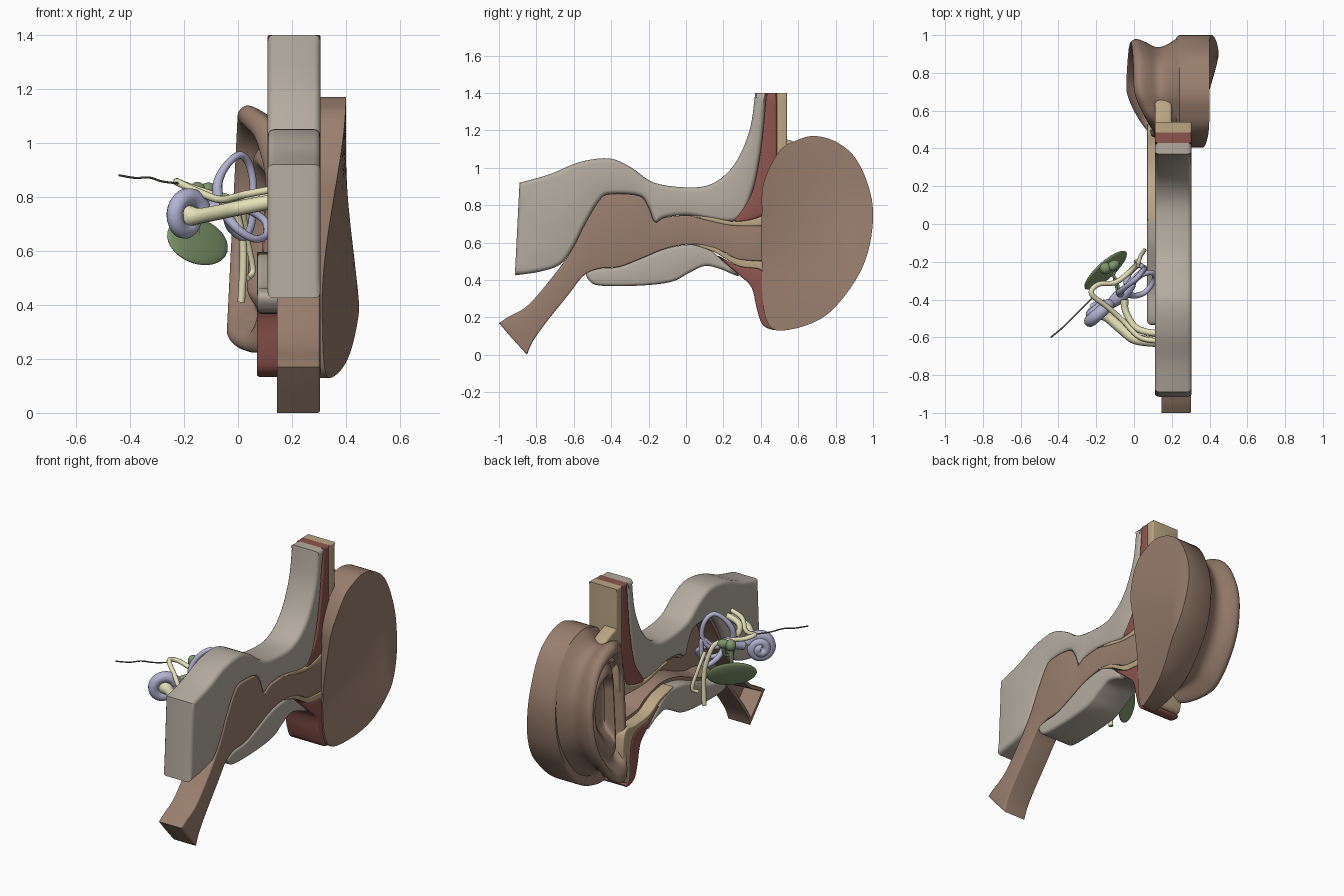
import bpy, bmesh, math
from mathutils import Vector, Matrix


def mat(name, c):
    m = bpy.data.materials.new(name)
    m.diffuse_color = (*c, 1)
    return m


BONE = mat("bone", (.46, .41, .35))
RED = mat("muscle", (.27, .09, .075))
FAT = mat("fat", (.50, .38, .23))
SKIN = mat("skin", (.32, .21, .155))
LAV = mat("labyrinth", (.46, .45, .65))
NERVE = mat("nerve", (.78, .75, .48))
GREEN = mat("drum", (.21, .31, .15))
DARK = mat("vessel", (.12, .12, .10))


def spline(pts, n=5, closed=False):
    """Catmull-Rom through the points; a doubled point makes a corner."""
    k, out = len(pts), []
    at = lambda i: Vector(pts[i % k] if closed else pts[max(0, min(k - 1, i))])
    for i in range(k if closed else k - 1):
        a, b, c, d = at(i - 1), at(i), at(i + 1), at(i + 2)
        if (b - c).length < 1e-6:
            continue
        for j in range(n):
            t = j / n
            out.append(.5 * (2 * b + (c - a) * t + (2 * a - 5 * b + 4 * c - d) * t * t
                             + (3 * b - a - 3 * c + d) * t ** 3))
    if not closed:
        out.append(at(k - 1))
    return out


def finish(name, bm, m, angle=38):
    bmesh.ops.recalc_face_normals(bm, faces=bm.faces)
    me = bpy.data.meshes.new(name)
    bm.to_mesh(me)
    bm.free()
    ob = bpy.data.objects.new(name, me)
    bpy.context.collection.objects.link(ob)
    me.materials.append(m)
    bpy.ops.object.select_all(action='DESELECT')
    ob.select_set(True)
    bpy.context.view_layer.objects.active = ob
    bpy.ops.object.shade_smooth_by_angle(angle=math.radians(angle))
    return ob


def slab(name, pts, x0, x1, m, bevel=.02, hollow=None):
    """Extrude a (y, z) outline along x, round its rims, optionally hollow the -x side."""
    bm = bmesh.new()
    o = spline(pts, 5, True)
    a = [bm.verts.new((x0 if hollow else x0 + bevel, p.x, p.y)) for p in o]
    b = [bm.verts.new((x1 - bevel, p.x, p.y)) for p in o]
    k = len(o)
    caps = [bm.faces.new(a), bm.faces.new(b[::-1])]
    for i in range(k):
        bm.faces.new((a[i], b[i], b[(i + 1) % k], a[(i + 1) % k]))
    bmesh.ops.recalc_face_normals(bm, faces=bm.faces)
    # caps are triangulated first, so that each inset step keeps its shape
    arc = [(.134 * bevel, .5 * bevel), (.366 * bevel, .366 * bevel), (.5 * bevel, .134 * bevel)]
    for cap, side in zip(caps, (-1, 1)):
        steps = arc
        if hollow and side < 0:
            steps = [(hollow[0], 0), (.008, -hollow[1])]
        tris = bmesh.ops.triangulate(bm, faces=[cap])['faces']
        for thick, depth in steps:
            bmesh.ops.inset_region(bm, faces=tris, thickness=thick, use_even_offset=False)
            for v in {v for f in tris for v in f.verts}:
                v.co.x += side * depth
    return finish(name, bm, m)


def loft(name, rings, m):
    bm = bmesh.new()
    vs = [[bm.verts.new(p) for p in r] for r in rings]
    k = len(vs[0])
    for a, b in zip(vs, vs[1:]):
        for i in range(k):
            bm.faces.new((a[i], a[(i + 1) % k], b[(i + 1) % k], b[i]))
    bm.faces.new(vs[0])
    bm.faces.new(vs[-1])
    return finish(name, bm, m, 50)


def tube(name, pts, m, r=.015, n=6):
    """Round tube through (x, y, z) or (x, y, z, radius) points."""
    pts = spline([p if len(p) == 4 else (*p, r) for p in pts], n)
    cu = bpy.data.curves.new(name, 'CURVE')
    cu.dimensions = '3D'
    cu.bevel_depth, cu.bevel_resolution, cu.use_fill_caps = 1, 3, True
    s = cu.splines.new('POLY')
    s.points.add(len(pts) - 1)
    for q, p in zip(s.points, pts):
        q.co = (p[0], p[1], p[2], 1)
        q.radius = p[3]
    s.use_smooth = True
    cu.materials.append(m)
    ob = bpy.data.objects.new(name, cu)
    bpy.context.collection.objects.link(ob)
    bpy.ops.object.select_all(action='DESELECT')
    ob.select_set(True)
    bpy.context.view_layer.objects.active = ob
    bpy.ops.object.convert(target='MESH')


def blob(name, loc, axes, m):
    """Ellipsoid with the three given half-axis vectors."""
    bm = bmesh.new()
    bmesh.ops.create_uvsphere(bm, u_segments=28, v_segments=16, radius=1)
    M = Matrix([Vector(a) for a in axes]).transposed().to_4x4()
    bm.transform(Matrix.Translation(loc) @ M)
    finish(name, bm, m, 80)


# Temporal bone, upper and lower blocks
slab("upper_bone", [(.43, 1.4), (.43, 1.4), (.37, 1.4), (.37, 1.4), (.34, 1.2), (.26, 1.02), (.15, .92),
     (.02, .895), (-.17, .92), (-.29, 1.0), (-.41, 1.05), (-.57, 1.03), (-.73, .965), (-.89, .92),
     (-.89, .92), (-.915, .425), (-.915, .425), (-.78, .445), (-.67, .485), (-.60, .58), (-.54, .70), (-.46, .83),
     (-.40, .86), (-.25, .85), (-.20, .79), (-.165, .71), (-.11, .735), (.02, .745), (.26, .715),
     (.35, .86), (.40, 1.1)], .11, .305, BONE, .024)
slab("lower_bone", [(-.53, .44), (-.52, .40), (-.46, .37), (-.25, .37), (-.08, .39), (.02, .44), (.10, .475),
     (.18, .46), (.285, .42), (.2, .50), (.13, .56), (.05, .59), (-.1, .57), (-.25, .51), (-.36, .47),
     (-.47, .46)], .07, .305, BONE, .018)

# Muscle and fat layers
slab("upper_muscle", [(.26, .715), (.35, .86), (.40, 1.1), (.43, 1.4), (.43, 1.4), (.485, 1.4), (.485, 1.4),
     (.485, 1.0), (.46, .82), (.40, .74)], .11, .305, RED, .012)
slab("upper_fat", [(.02, .745), (.14, .735), (.26, .713), (.40, .74), (.46, .82), (.485, 1.0), (.485, 1.4),
     (.485, 1.4), (.54, 1.4), (.54, 1.4), (.54, 1.1), (.53, .85), (.50, .71), (.41, .69), (.25, .69),
     (.12, .715)], .11, .305, FAT, .008)
slab("fat_fold", [(.5, 1.14), (.6, 1.13), (.66, 1.08), (.64, .98), (.5, .95)], .11, .2, FAT, .015)
slab("lower_fat", [(.02, .595), (.15, .575), (.27, .515), (.41, .50), (.50, .50), (.53, .40), (.52, .2), (.48, .16),
     (.46, .2), (.45, .38), (.40, .455), (.28, .475), (.15, .55)], .07, .305, FAT, .006)
slab("lower_muscle", [(.17, .53), (.28, .475), (.40, .455), (.45, .38), (.46, .2), (.50, .15), (.47, .133),
     (.41, .16), (.38, .24), (.35, .36), (.28, .43)], .07, .305, RED, .01)

# Ear canal, middle ear cavity and auditory tube as one open trough
slab("ear_canal", [(-.85, .0), (-.85, .0), (-.94, .10), (-1.0, .17), (-1.0, .17), (-.955, .20), (-.84, .27),
     (-.68, .46), (-.60, .58), (-.54, .70), (-.46, .83), (-.40, .86), (-.25, .85), (-.20, .79), (-.165, .71),
     (-.11, .735), (.02, .745), (.12, .725), (.25, .695), (.43, .69), (.43, .69), (.43, .50), (.43, .50),
     (.28, .51), (.2, .55), (.05, .59), (-.1, .57), (-.25, .51), (-.36, .47), (-.47, .46), (-.55, .42),
     (-.63, .32), (-.75, .17), (-.82, .07)], .145, .303, SKIN, bevel=.008, hollow=(.02, .12))

# Auricle: slanted cut block, then the flared rim and the hollow facing away from the cut
egg = spline([(.405, .5), (.405, .75), (.415, .92), (.5, 1.09), (.6, 1.15), (.69, 1.17), (.8, 1.14), (.9, 1.06),
              (.97, .92), (1.0, .77), (.985, .6), (.94, .46), (.86, .33), (.76, .22), (.65, .16), (.52, .13),
              (.455, .145), (.42, .22), (.407, .35)], 5, True)


def clamp(t):
    return max(0, min(1, t))


def smooth(t):
    return clamp(t) ** 2 * (3 - 2 * clamp(t))


def cut_x(y, z):
    near = .31 + .09 * smooth((z - .4) / .8)
    far = .455 - .055 * smooth((z - .25) / .7)
    return near + (far - near) * clamp((y - .4) / .5)


def scaled(s, cy=.72, cz=.69):
    return [(cy + (p.x - .70) * s, cz + (p.y - .66) * s) for p in egg]


block = [[(.225, y, z) for y, z in scaled(.96, .7, .66)], [(.24, p.x, p.y) for p in egg]]
block += [[(cut_x(y, z), y, z) for y, z in scaled(s, .7, .66)] for s in (1, .85, .7, .55, .4, .25, .1)]
loft("auricle_block", block, SKIN)

rings = []
for x, s, cy in spline([(.235, .93, .71), (.16, .82, .70), (.10, .79, .70), (.04, .84, .71), (-.01, .88, .715),
                        (-.04, .83, .715), (-.03, .75, .72), (.03, .68, .72), (.06, .62, .71), (.03, .53, .70),
                        (.03, .46, .70), (.08, .38, .67), (.15, .31, .64), (.18, .15, .63),
                        (.18, .03, .63)], 3):
    w = clamp((.235 - x) / .2)
    rings.append([(x + w * (.05 * (z - .3) + .12 * clamp((.72 - y) / .24) ** 1.5), y, z)
                  for y, z in scaled(s, cy)])
loft("auricle_rim", rings, SKIN)

# Inner ear: spiral cochlea, vestibule and three looping canals
n, u = Vector((-.7, .7, 0)), Vector((.7, .7, 0))
coil = []
for i in range(46):
    t = i / 45
    a = t * math.tau * 2.2 + .4
    r = .075 * (1 - .85 * t)
    p = Vector((-.19, -.47, .73)) + u * r * math.cos(a) + Vector((0, 0, r * math.sin(a))) + n * (.05 * t - .01)
    coil.append((*p, .034 - .012 * t))
tube("cochlea", coil, LAV, n=2)
tube("vestibule", [(-.12, -.42, .74, .028), (-.07, -.38, .76, .038), (-.02, -.33, .76, .026), (.0, -.3, .74, .015)], LAV)
tube("superior_canal", [(-.07, -.37, .77, .022), (-.075, -.36, .85, .018), (-.04, -.33, .92, .014),
     (.01, -.29, .955, .014), (.045, -.25, .91, .014), (.055, -.24, .82, .014), (.02, -.27, .75, .015),
     (-.04, -.33, .76, .018)], LAV)
tube("posterior_canal", [(-.04, -.34, .75, .018), (-.03, -.27, .69, .016), (.02, -.22, .65, .014),
     (.05, -.23, .70, .014), (.055, -.24, .80, .014), (.02, -.28, .76, .014)], LAV)
tube("lateral_canal", [(-.05, -.36, .74, .02), (.0, -.38, .68, .016), (.06, -.36, .645, .014), (.105, -.30, .66, .014),
     (.10, -.26, .71, .014), (.04, -.27, .75, .014), (-.03, -.33, .77, .018)], LAV)

# Eardrum and the small hearing bones
blob("eardrum", (-.15, -.245, .635), [(.108, .098, 0), (-.03, .03, .088), (-.012, .012, -.008)], GREEN)
blob("hammer_head", (-.15, -.235, .82), [(.03, .01, 0), (-.01, .03, 0), (0, 0, .035)], GREEN)
blob("anvil_body", (-.11, -.22, .825), [(.03, .02, 0), (-.015, .022, 0), (0, 0, .028)], GREEN)
tube("hammer_handle", [(-.15, -.235, .82, .018), (-.155, -.235, .73, .013), (-.15, -.25, .64, .009)], GREEN)
tube("anvil_leg", [(-.11, -.22, .82, .016), (-.10, -.24, .75, .01), (-.11, -.27, .73, .008)], GREEN)
tube("stirrup", [(-.11, -.27, .73), (-.09, -.30, .75), (-.08, -.35, .75), (-.09, -.35, .72), (-.11, -.27, .73)], GREEN, .006)

# Nerves and the thin vessel
tube("cochlear_nerve", [(-.19, -.46, .73, .045), (-.14, -.49, .73, .03), (-.06, -.56, .745, .028), (.01, -.61, .76, .028),
     (.14, -.625, .785, .028)], NERVE)
tube("vestibular_nerve", [(-.05, -.40, .78, .022), (-.045, -.46, .78, .018), (.0, -.54, .79, .018),
     (.06, -.57, .80, .018), (.14, -.58, .81, .018)], NERVE)
tube("facial_nerve", [(.14, -.62, .83), (.03, -.60, .81), (-.06, -.51, .79), (-.14, -.44, .815), (-.225, -.37, .855),
     (-.19, -.32, .84), (-.10, -.31, .81), (-.03, -.26, .79), (.0, -.23, .72), (.02, -.21, .6), (.012, -.20, .41)],
     NERVE, .014)
tube("nerve_branch", [(.02, -.22, .74), (.035, -.17, .64), (.055, -.14, .53), (.035, -.17, .50)], NERVE, .011)
tube("thin_vessel", [(-.22, -.39, .85), (-.28, -.45, .857), (-.33, -.50, .872), (-.38, -.55, .87), (-.44, -.6, .88)],
     DARK, .004)
